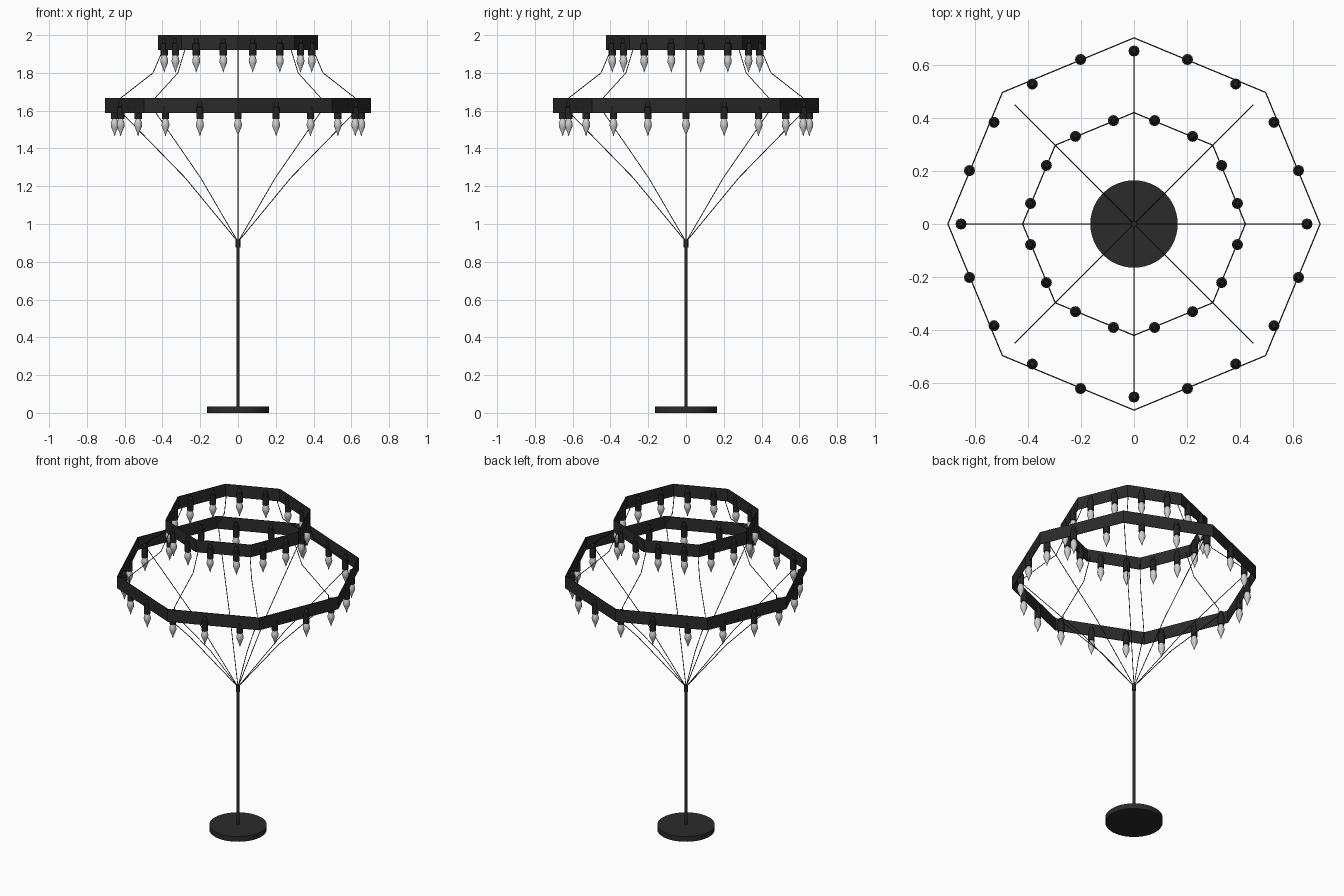
import bpy, bmesh, math
from mathutils import Matrix, Vector

if "Cube" in bpy.data.objects:
    bpy.data.objects.remove(bpy.data.objects["Cube"])


def material(name, rgb):
    m = bpy.data.materials.new(name)
    m.diffuse_color = (*rgb, 1)
    m.use_nodes = True
    m.node_tree.nodes["Principled BSDF"].inputs["Base Color"].default_value = m.diffuse_color
    return m


BLACK = material("black metal", (0.024, 0.024, 0.024))
SOCKET = material("socket black", (0.017, 0.017, 0.017))
GLASS = material("pale glass", (0.62, 0.62, 0.62))


def finish(name, bm, mat, smooth=False):
    bmesh.ops.recalc_face_normals(bm, faces=bm.faces[:])
    me = bpy.data.meshes.new(name)
    bm.to_mesh(me)
    bm.free()
    me.materials.append(mat)
    ob = bpy.data.objects.new(name, me)
    bpy.context.collection.objects.link(ob)
    if smooth:
        bpy.context.view_layer.objects.active = ob
        bpy.ops.object.select_all(action='DESELECT')
        ob.select_set(True)
        bpy.ops.object.shade_smooth_by_angle(angle=math.radians(40))
    return ob


def lathe(bm, profile, sides, centre=(0, 0, 0)):
    """Revolve a closed (r, z) profile around z, with end caps."""
    c = Vector(centre)
    rings = [[bm.verts.new(c + Vector((r * math.cos(a), r * math.sin(a), z)))
              for a in (2 * math.pi * i / sides for i in range(sides))]
             for r, z in profile]
    for lo, hi in zip(rings, rings[1:]):
        for i in range(sides):
            j = (i + 1) % sides
            bm.faces.new((lo[i], lo[j], hi[j], hi[i]))
    bm.faces.new(rings[0])
    bm.faces.new(rings[-1])


def rod(bm, a, b, r, sides=6):
    a, b = Vector(a), Vector(b)
    d = b - a
    rot = d.to_track_quat('Z', 'Y').to_matrix().to_4x4()
    bmesh.ops.create_cone(bm, cap_ends=True, segments=sides, radius1=r, radius2=r,
                          depth=d.length, matrix=Matrix.Translation((a + b) / 2) @ rot)


def polar(r, a, z):
    return (r * math.cos(a), r * math.sin(a), z)


# Round base, pole and collar
bm = bmesh.new()
lathe(bm, [(0.165, 0), (0.165, 0.033)], 48)
finish("base", bm, BLACK, True)
bm = bmesh.new()
lathe(bm, [(0.008, 0.03), (0.008, 0.89)], 16)
finish("pole", bm, BLACK, True)
bm = bmesh.new()
lathe(bm, [(0.012, 0.876), (0.012, 0.918)], 16)
finish("collar", bm, BLACK, True)


# Octagonal bands: thin upright strips
def band(name, radius, z0, z1, thick=0.005):
    bm = bmesh.new()
    loops = [[bm.verts.new(polar(r, k * math.pi / 4, z)) for k in range(8)]
             for r, z in ((radius, z0), (radius, z1),
                          (radius - thick, z1), (radius - thick, z0))]
    for s in range(4):
        p, q = loops[s], loops[(s + 1) % 4]
        for k in range(8):
            n = (k + 1) % 8
            bm.faces.new((p[k], p[n], q[n], q[k]))
    finish(name, bm, BLACK)


band("upper_band", 0.423, 1.922, 2.0)
band("lower_band", 0.705, 1.588, 1.667)


# Candle lamps: sockets with rounded tops, pointed bulbs below
def lamps(name, count, radius, z, offset):
    sockets, bulbs = bmesh.new(), bmesh.new()
    for k in range(count):
        c = polar(radius, 2 * math.pi * (k + offset) / count, z)
        lathe(sockets, [(0.019, 0), (0.019, 0.062), (0.013, 0.066),
                        (0.013, 0.083), (0.008, 0.09)], 16, c)
        lathe(bulbs, [(0.0012, -0.09), (0.006, -0.072), (0.0185, -0.042),
                      (0.021, -0.03), (0.018, -0.014), (0.012, 0.002)], 12, c)
    finish(name + "_sockets", sockets, SOCKET, True)
    finish(name + "_bulbs", bulbs, GLASS, True)


lamps("upper", 16, 0.398, 1.893, 0.5)
lamps("lower", 20, 0.653, 1.555, 0)

# Eight kinked wires from the collar up to the bands
PATH = [(0.004, 0.91), (0.28, 1.245), (0.636, 1.61), (0.636, 1.655),
        (0.45, 1.80), (0.39, 1.94)]
bm = bmesh.new()
for k in range(8):
    a = k * math.pi / 4
    for (r0, z0), (r1, z1) in zip(PATH, PATH[1:]):
        rod(bm, polar(r0, a, z0), polar(r1, a, z1), 0.0022)
finish("wires", bm, BLACK, True)
